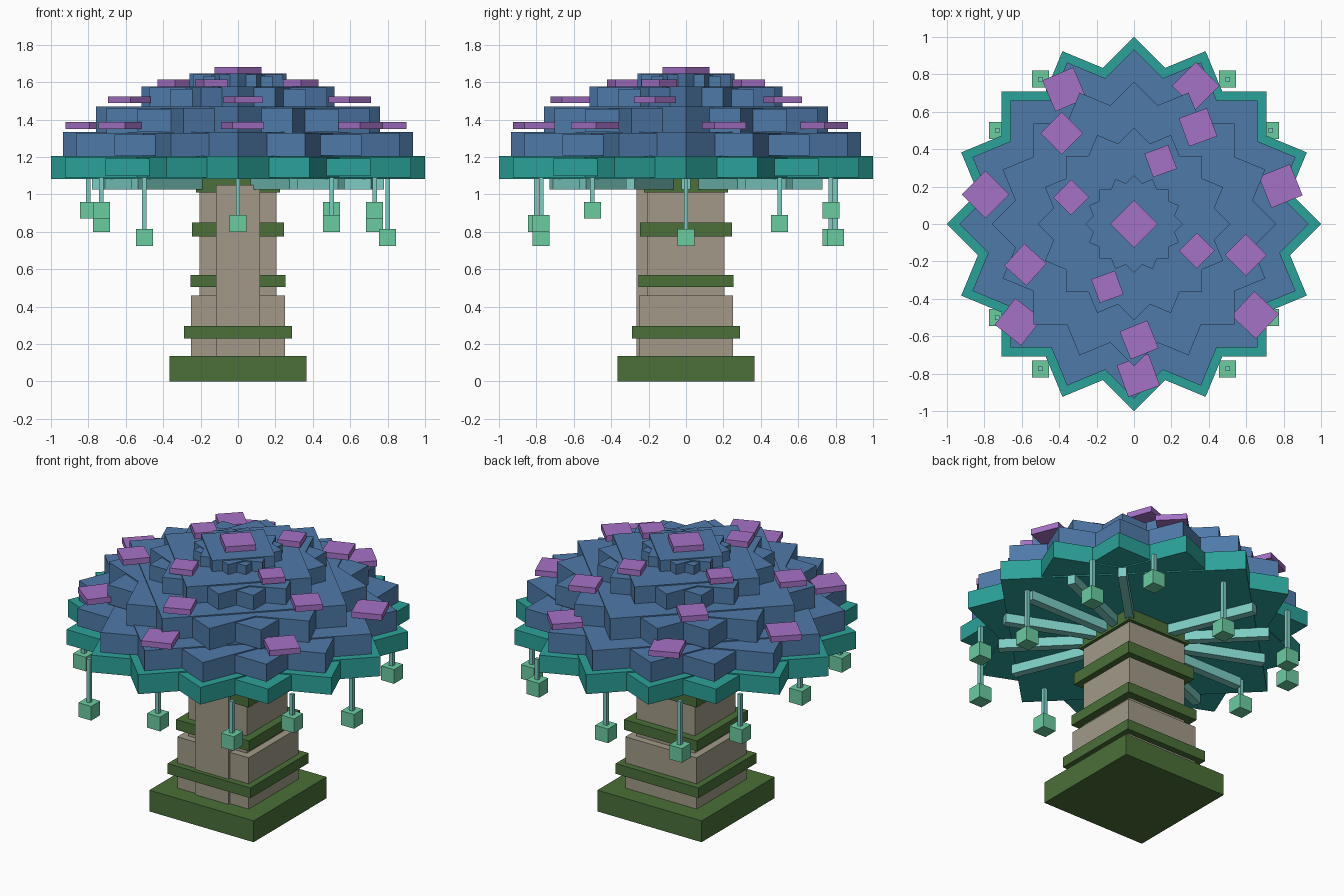
import bpy
import bmesh
from math import radians, cos, sin, sqrt
from mathutils import Matrix

cube = bpy.data.objects.get("Cube")
if cube:
    bpy.data.objects.remove(cube, do_unlink=True)


def material(name, r, g, b):
    m = bpy.data.materials.new(name)
    m.use_nodes = True
    m.diffuse_color = (r, g, b, 1)
    m.node_tree.nodes["Principled BSDF"].inputs["Base Color"].default_value = (r, g, b, 1)
    return m


BLUE = material("cap_blue", .078, .195, .397)
TEAL = material("rim_teal", .024, .36, .32)
PURPLE = material("patch_purple", .38, .17, .57)
MINT = material("lantern_mint", .147, .604, .352)
AQUA = material("gill_aqua", .205, .61, .546)
MOSS = material("moss_green", .069, .162, .04)
BARK = material("trunk_beige", .36, .323, .246)


def boxes(name, mat, parts):
    """One object from boxes given as (centre, size, turn in degrees)."""
    bm = bmesh.new()
    for centre, size, turn in parts:
        m = (Matrix.Translation(centre) @ Matrix.Rotation(radians(turn), 4, 'Z')
             @ Matrix.Diagonal((*size, 1)))
        bmesh.ops.create_cube(bm, size=1, matrix=m)
    mesh = bpy.data.meshes.new(name)
    bm.to_mesh(mesh)
    bm.free()
    mesh.materials.append(mat)
    obj = bpy.data.objects.new(name, mesh)
    bpy.context.collection.objects.link(obj)
    return obj


def slab(half, low, high):
    return (0, 0, (low + high) / 2), (2 * half, 2 * half, high - low), 0


def star(name, mat, radius, low, high):
    """Four turned square slabs that make a sixteen-pointed layer."""
    side = radius * sqrt(2)
    parts = []
    for k, inset in enumerate((.014, .007, 0, .007)):
        size = (side, side, high - low - 2 * inset)
        parts.append(((0, 0, (low + high) / 2), size, 22.5 * k))
    boxes(name, mat, parts)


# Trunk, front panel and moss bands
boxes("moss_base", MOSS, [slab(.365, 0, .135)])
boxes("trunk_lower", BARK, [slab(.25, .13, .46)])
boxes("trunk_upper", BARK, [slab(.205, .45, 1.03)])
boxes("trunk_front_panel", BARK, [((0, -.2, .59), (.235, .13, .92), 0)])
bands = ((.29, .23, .295), (.255, .505, .57), (.245, .775, .85), (.225, 1.01, 1.085))
for i, band in enumerate(bands):
    boxes(f"moss_band_{i + 1}", MOSS, [slab(*band)])

# Cap layers
star("cap_rim", TEAL, 1, 1.083, 1.206)
layers = ((.935, 1.195, 1.334), (.76, 1.32, 1.47), (.515, 1.45, 1.577), (.26, 1.56, 1.647))
for i, layer in enumerate(layers):
    star(f"cap_layer_{i + 1}", BLUE, *layer)

# Gills under the cap
gills = []
for k in range(16):
    if k in (3, 4, 11, 12):
        continue
    turn = 22.5 * k
    c, s = cos(radians(turn)), sin(radians(turn))
    gills.append(((.49 * c, .49 * s, 1.055), (.58, .05, .06), turn))
boxes("gills", AQUA, gills)

# Square patches on each layer: radius, height, size, first angle, turns
rings = (
    (.81, 1.368, .18, 14.5, (22, 45, 23, 45, 52, 20, 47)),
    (.62, 1.506, .16, 56.5, (20, 45, 48, 22, 45)),
    (.365, 1.595, .135, 67, (20, 45, 20, 45)),
    (0, 1.664, .178, 0, (45,)),
)
for i, (radius, z, size, first, turns) in enumerate(rings):
    parts = []
    for k, turn in enumerate(turns):
        a = radians(first + 360 * k / len(turns))
        parts.append(((radius * cos(a), radius * sin(a), z), (size, size, .036), turn))
    boxes(f"patches_{i + 1}", PURPLE, parts)

# Hanging lanterns at three drop heights
LOW, MID, HIGH = .77, .845, .915
lanterns = (
    (.8, 0, LOW), (.73, .5, MID), (.5, .775, HIGH), (0, .8, LOW),
    (-.5, .775, LOW), (-.73, .5, MID), (-.8, 0, HIGH), (-.73, -.5, HIGH),
    (-.5, -.775, LOW), (0, -.8, MID), (.5, -.775, MID), (.73, -.5, HIGH),
)
cords = []
cubes = []
for x, y, z in lanterns:
    cubes.append(((x, y, z), (.09, .09, .09), 0))
    cords.append(((x, y, (z + 1.09) / 2), (.024, .024, 1.09 - z), 0))
boxes("lantern_cords", AQUA, cords)
boxes("lanterns", MINT, cubes)
